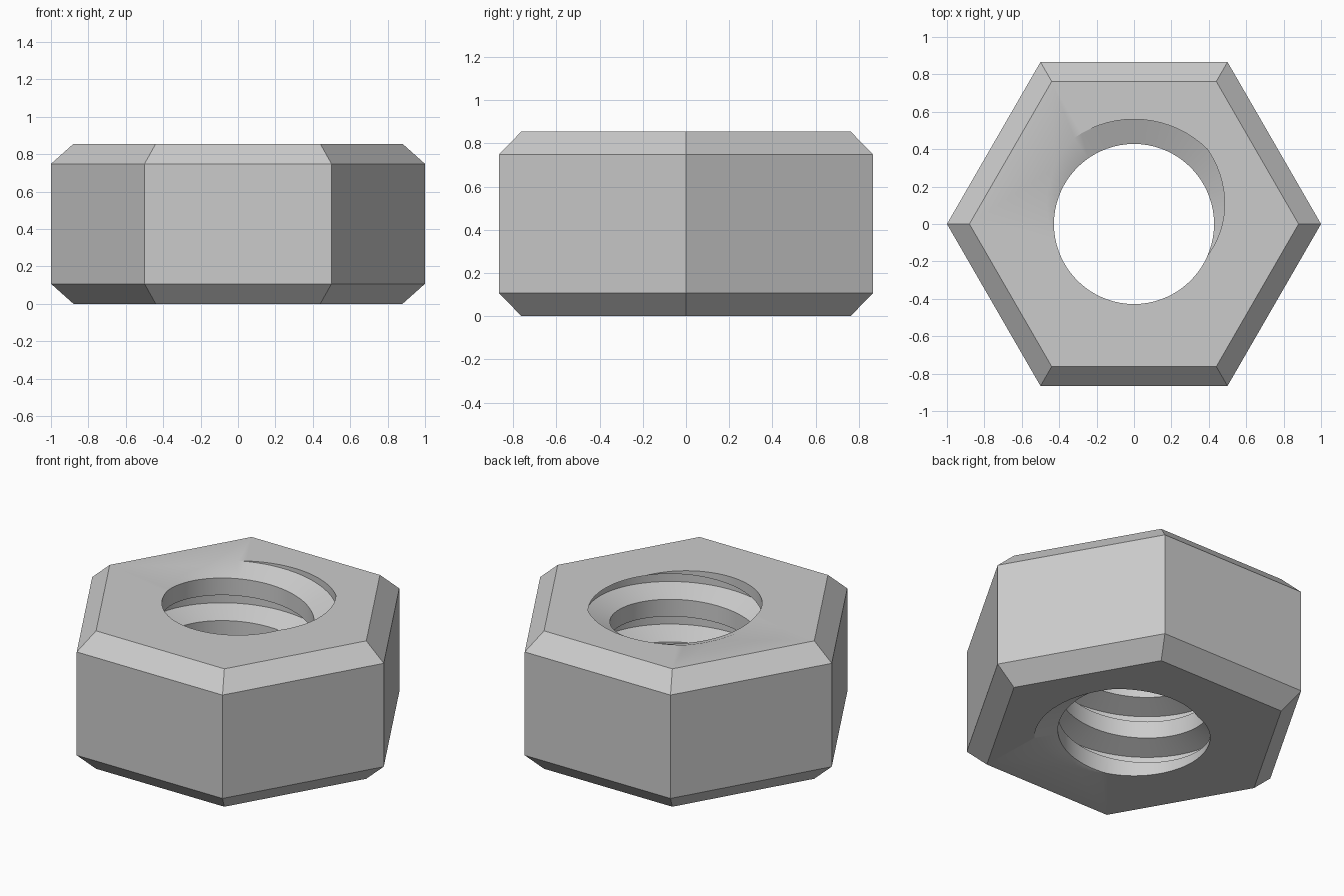
import bpy, bmesh
from math import cos, sin, pi, radians

cube = bpy.data.objects.get("Cube")
if cube:
    bpy.data.objects.remove(cube)

HEIGHT, BEVEL = 0.855, 0.107
CREST, ROOT = 0.428, 0.56          # thread radii
PITCH = 0.264
ROOT_FLAT, FLANK = 0.058, 0.05     # heights within one pitch
SEG, TURNS = 72, 6
START = radians(85)                # where the groove centre meets the top

bm = bmesh.new()

# Right-hand internal thread, longer than the nut
half = ROOT_FLAT / 2
profile = [(ROOT, -half), (ROOT, half), (CREST, half + FLANK), (CREST, PITCH - half - FLANK)]
columns = []
for i in range(SEG * TURNS + 1):
    a = 2 * pi * i / SEG
    z = HEIGHT + PITCH * ((a - START) / (2 * pi) - TURNS + 1.5)
    # whole turns keep the phase, so shift by the remaining half turn
    a += pi
    columns.append([bm.verts.new((r * cos(a), r * sin(a), z + dz)) for r, dz in profile])
for i in range(SEG * (TURNS - 1)):
    lower, upper = columns[i], columns[i + 1]
    low = lower + [columns[i + SEG][0]]
    up = upper + [columns[i + 1 + SEG][0]]
    for k in range(4):
        bm.faces.new((low[k], low[k + 1], up[k + 1], up[k]))

# Trim the thread flush with both ends
for z, side in ((0, -1), (HEIGHT, 1)):
    bmesh.ops.bisect_plane(bm, geom=bm.verts[:] + bm.edges[:] + bm.faces[:], dist=1e-5,
                           plane_co=(0, 0, z), plane_no=(0, 0, side), clear_outer=True)
bmesh.ops.delete(bm, geom=[v for v in bm.verts if not v.link_faces], context='VERTS')

# Six-sided outside with bevelled ends
rings = []
for r, z in ((0.88, 0), (1, BEVEL), (1, HEIGHT - BEVEL), (0.88, HEIGHT)):
    rings.append([bm.verts.new((r * cos(k * pi / 3), r * sin(k * pi / 3), z)) for k in range(6)])
for a, b in zip(rings, rings[1:]):
    for k in range(6):
        n = (k + 1) % 6
        bm.faces.new((a[k], a[n], b[n], b[k]))

# End faces around the hole
for z in (0, HEIGHT):
    rim = [e for e in bm.edges if e.is_boundary and all(abs(v.co.z - z) < 1e-4 for v in e.verts)]
    bmesh.ops.triangle_fill(bm, edges=rim, use_beauty=True, normal=(0, 0, 1 if z else -1))
bmesh.ops.recalc_face_normals(bm, faces=bm.faces[:])

mesh = bpy.data.meshes.new("hex_nut")
bm.to_mesh(mesh)
bm.free()
nut = bpy.data.objects.new("hex_nut", mesh)
bpy.context.collection.objects.link(nut)

# Plain grey metal
grey = bpy.data.materials.new("grey_metal")
grey.use_nodes = True
color = (0.6, 0.6, 0.6, 1)
grey.diffuse_color = color
grey.node_tree.nodes["Principled BSDF"].inputs["Base Color"].default_value = color
mesh.materials.append(grey)

bpy.ops.object.select_all(action='DESELECT')
nut.select_set(True)
bpy.context.view_layer.objects.active = nut
bpy.ops.object.shade_smooth_by_angle(angle=radians(30))
